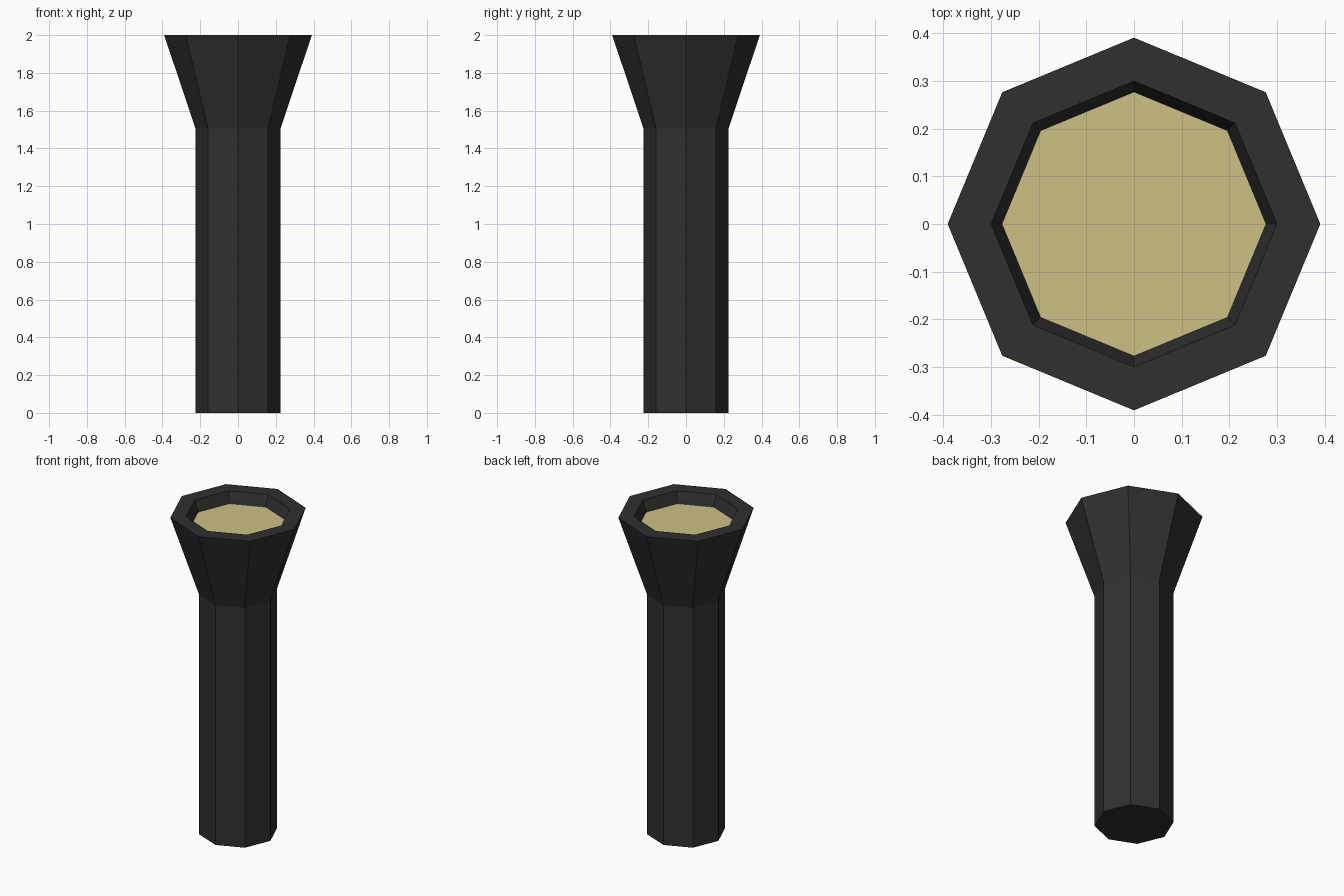
import bpy, bmesh, math

if "Cube" in bpy.data.objects:
    bpy.data.objects.remove(bpy.data.objects["Cube"])

SIDES = 8


def material(name, rgb):
    m = bpy.data.materials.new(name)
    m.diffuse_color = (*rgb, 1)
    m.use_nodes = True
    m.node_tree.nodes["Principled BSDF"].inputs["Base Color"].default_value = m.diffuse_color
    return m


def lathe(name, profile, mat, cap_start=False, cap_end=False):
    """Turn (radius, z) points into an eight-sided flat-shaded solid."""
    bm = bmesh.new()
    rings = []
    for r, z in profile:
        rings.append([bm.verts.new((r * math.cos(math.tau * i / SIDES),
                                    r * math.sin(math.tau * i / SIDES), z))
                      for i in range(SIDES)])
    for a, b in zip(rings, rings[1:]):
        for i in range(SIDES):
            j = (i + 1) % SIDES
            bm.faces.new((a[i], a[j], b[j], b[i]))
    if cap_start:
        bm.faces.new(rings[0][::-1])
    if cap_end:
        bm.faces.new(rings[-1])
    me = bpy.data.meshes.new(name)
    bm.to_mesh(me)
    bm.free()
    me.materials.append(mat)
    ob = bpy.data.objects.new(name, me)
    bpy.context.collection.objects.link(ob)
    return ob


black = material("black casing", (0.029, 0.029, 0.029))
cream = material("cream lens", (0.61, 0.535, 0.235))

# Handle, flared head, flat rim and sloping recess wall
lathe("torch_casing",
      [(0.225, 0), (0.225, 1.505), (0.391, 2.0), (0.30, 2.0), (0.277, 1.93)],
      black, cap_start=True)

# Lens closing the bottom of the recess
lathe("lens", [(0.277, 1.93)], cream, cap_end=True)
